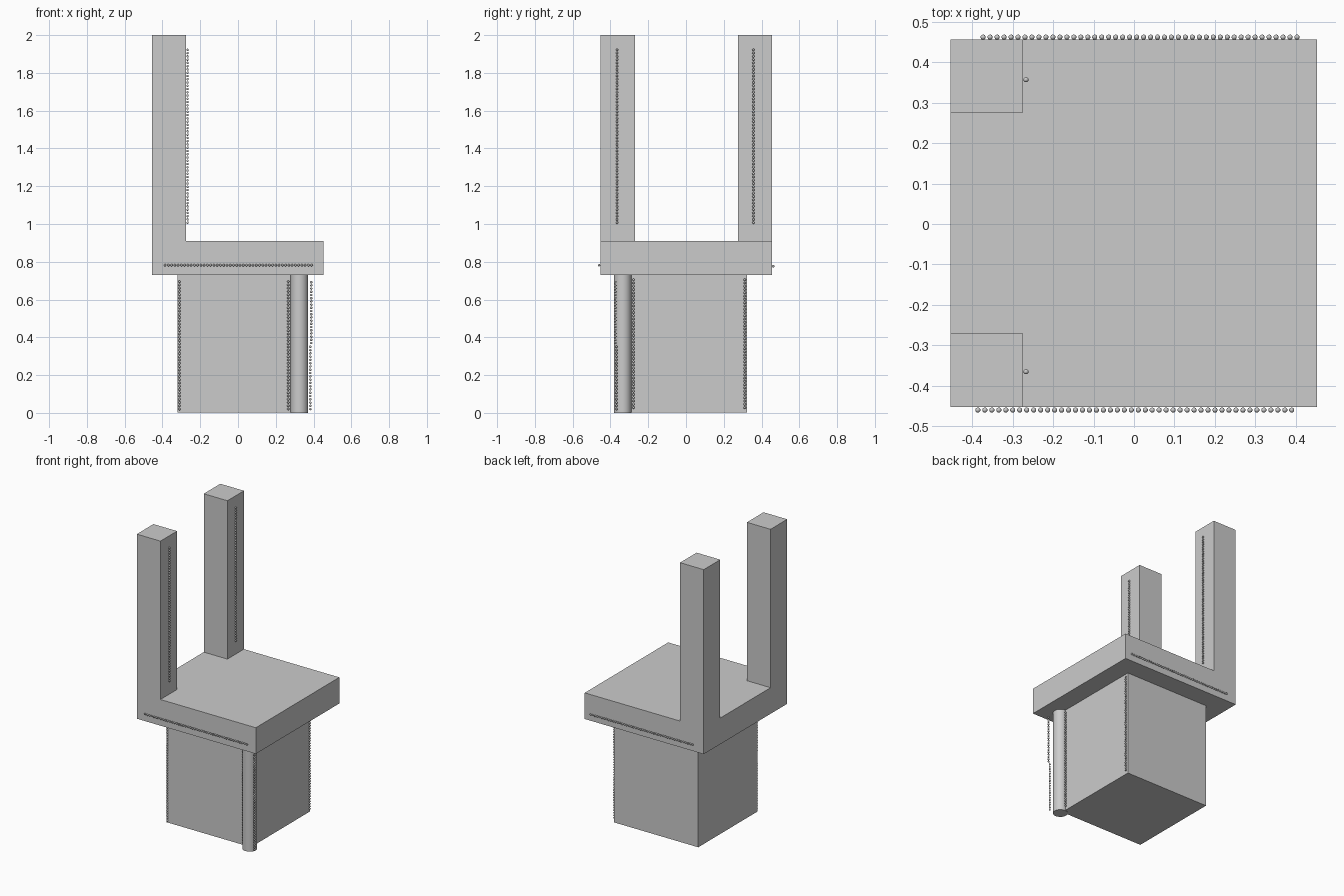
import bpy, bmesh
from mathutils import Vector, Matrix

if "Cube" in bpy.data.objects:
    bpy.data.objects.remove(bpy.data.objects["Cube"])


def finish(name, bm, smooth=False):
    mesh = bpy.data.meshes.new(name)
    bm.to_mesh(mesh)
    bm.free()
    if smooth:
        for p in mesh.polygons:
            p.use_smooth = len(p.vertices) <= 4
    obj = bpy.data.objects.new(name, mesh)
    bpy.context.collection.objects.link(obj)
    return obj


def box(name, lo, hi):
    lo, hi = Vector(lo), Vector(hi)
    bm = bmesh.new()
    m = Matrix.Translation((lo + hi) / 2) @ Matrix.Diagonal((*(hi - lo), 1))
    bmesh.ops.create_cube(bm, size=1, matrix=m)
    return finish(name, bm)


def beads(name, start, end, spacing=0.0173, radius=0.0065):
    start, end = Vector(start), Vector(end)
    n = max(1, round((end - start).length / spacing))
    bm = bmesh.new()
    for i in range(n + 1):
        bmesh.ops.create_uvsphere(bm, u_segments=10, v_segments=6, radius=radius,
                                  matrix=Matrix.Translation(start.lerp(end, i / n)))
    return finish(name, bm, smooth=True)


# Seat slab and the two back posts
box("seat", (-0.454, -0.452, 0.73), (0.452, 0.456, 0.91))
box("back_post_front", (-0.454, -0.452, 0.91), (-0.274, -0.271, 2.0))
box("back_post_rear", (-0.454, 0.276, 0.91), (-0.274, 0.456, 2.0))

# Block base with a round column on its front right corner
box("base_block", (-0.32, -0.32, 0.003), (0.322, 0.324, 0.73))
bm = bmesh.new()
bmesh.ops.create_cone(bm, cap_ends=True, segments=32, radius1=0.046, radius2=0.046,
                      depth=0.73, matrix=Matrix.Translation((0.325, -0.335, 0.365)))
finish("corner_column", bm, smooth=True)

# Nail strings along the seat edges
beads("seat_studs_front", (-0.386, -0.460, 0.782), (0.390, -0.460, 0.782))
beads("seat_studs_rear", (-0.373, 0.462, 0.776), (0.403, 0.462, 0.776))

# Nail strings up the posts
for label, y in (("front", -0.365), ("rear", 0.357)):
    beads(f"post_studs_{label}", (-0.267, y, 1.007), (-0.267, y, 1.922))

# Nail strings on the base edges and beside the column
for label, x, y, z0, z1 in (
    ("front_left", -0.310, -0.327, 0.020, 0.695),
    ("front_right", 0.266, -0.327, 0.020, 0.695),
    ("side_front", 0.329, -0.278, 0.028, 0.705),
    ("side_rear", 0.329, 0.311, 0.028, 0.705),
    ("column_upper", 0.388, -0.375, 0.370, 0.692),
    ("column_lower", 0.383, -0.369, 0.020, 0.350),
):
    beads(f"base_studs_{label}", (x, y, z0), (x, y, z1))
